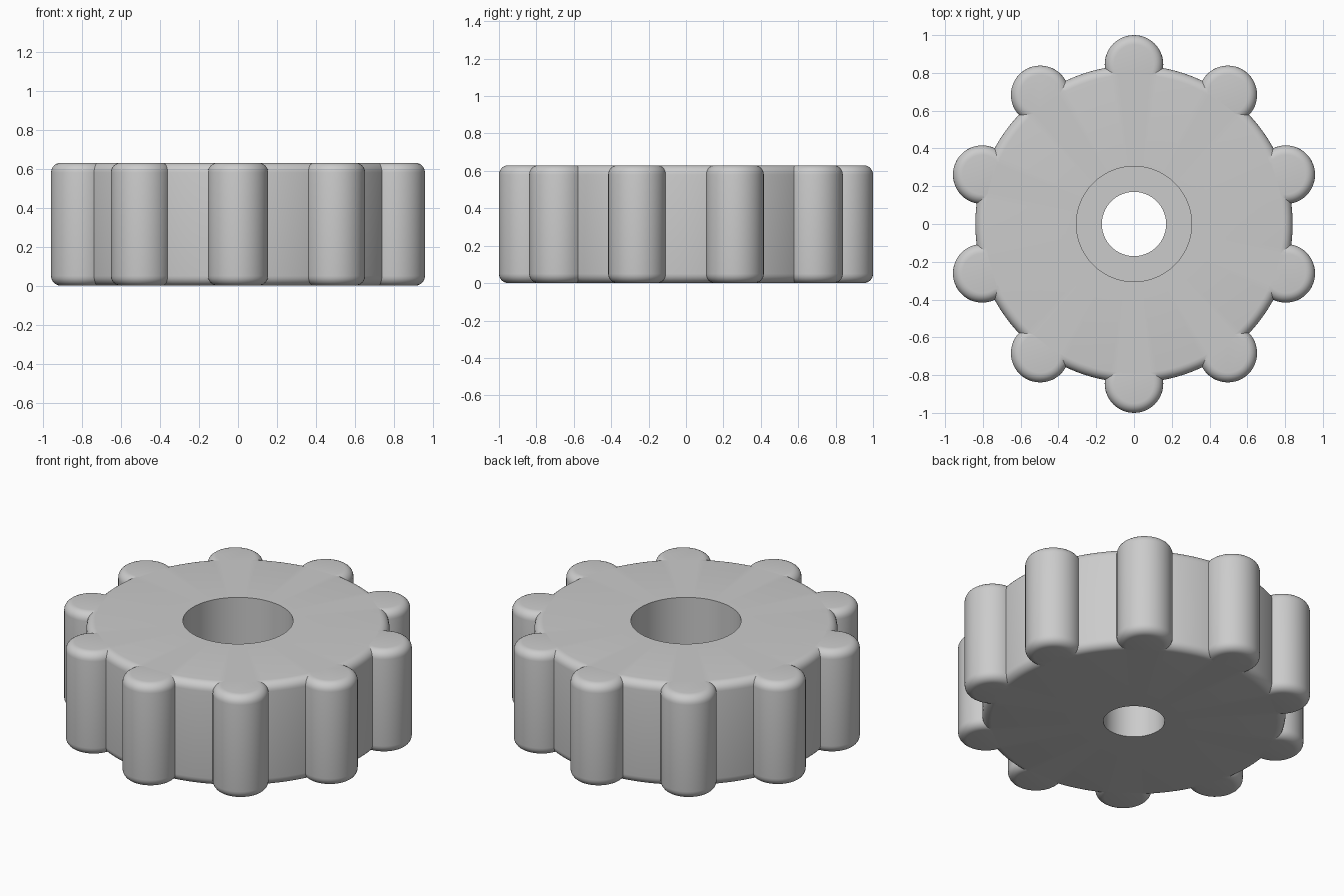
import bpy, bmesh, math

cube = bpy.data.objects.get("Cube")
if cube:
    bpy.data.objects.remove(cube, do_unlink=True)

HEIGHT = 0.63
BODY_R = 0.84
LOBE_R = 0.155
LOBE_ORBIT = 0.845
FILLET = 0.05
BORE_R, POCKET_R, POCKET_FLOOR = 0.17, 0.305, 0.25
LOBES = 10

grey = bpy.data.materials.new("plain grey")
grey.use_nodes = True
colour = (0.6, 0.6, 0.6, 1)
grey.diffuse_color = colour
grey.node_tree.nodes["Principled BSDF"].inputs["Base Color"].default_value = colour


def rounded_side(radius, steps=6):
    """Outer profile from the bottom edge to the top edge, with fillets."""
    low = []
    for i in range(steps + 1):
        a = math.pi / 2 * i / steps
        low.append((radius - FILLET + FILLET * math.sin(a),
                    FILLET - FILLET * math.cos(a)))
    return low + [(r, HEIGHT - z) for r, z in reversed(low)]


def lathe(bm, profile, segments, cx=0, cy=0, closed=False):
    """Revolve a profile about a vertical axis; cap the ends if it is open."""
    rings = []
    for r, z in profile:
        rings.append([bm.verts.new((cx + r * math.cos(math.tau * i / segments),
                                    cy + r * math.sin(math.tau * i / segments), z))
                      for i in range(segments)])
    pairs = list(zip(rings, rings[1:]))
    if closed:
        pairs.append((rings[-1], rings[0]))
    for a, b in pairs:
        for i in range(segments):
            j = (i + 1) % segments
            bm.faces.new((a[i], a[j], b[j], b[i]))
    if not closed:
        bm.faces.new(rings[0][::-1])
        bm.faces.new(rings[-1])


def make_object(name, bm):
    bmesh.ops.recalc_face_normals(bm, faces=bm.faces)
    mesh = bpy.data.meshes.new(name)
    bm.to_mesh(mesh)
    bm.free()
    mesh.materials.append(grey)
    obj = bpy.data.objects.new(name, mesh)
    bpy.context.collection.objects.link(obj)
    return obj


# Round body with a stepped bore
bm = bmesh.new()
bore = [(POCKET_R, HEIGHT), (POCKET_R, POCKET_FLOOR),
        (BORE_R, POCKET_FLOOR), (BORE_R, 0)]
lathe(bm, rounded_side(BODY_R) + bore, 120, closed=True)
knob = make_object("knob_body", bm)

# Ring of grip lobes
bm = bmesh.new()
for i in range(LOBES):
    a = math.pi / 2 + math.tau * i / LOBES
    lathe(bm, rounded_side(LOBE_R), 48,
          LOBE_ORBIT * math.cos(a), LOBE_ORBIT * math.sin(a))
lobes = make_object("grip_lobes", bm)

# Merge the lobes into the body
union = knob.modifiers.new("merge lobes", "BOOLEAN")
union.operation = "UNION"
union.solver = "EXACT"
union.object = lobes
bpy.context.view_layer.objects.active = knob
knob.select_set(True)
bpy.ops.object.modifier_apply(modifier=union.name)
bpy.data.objects.remove(lobes, do_unlink=True)
bpy.ops.object.shade_smooth_by_angle(angle=math.radians(30))
